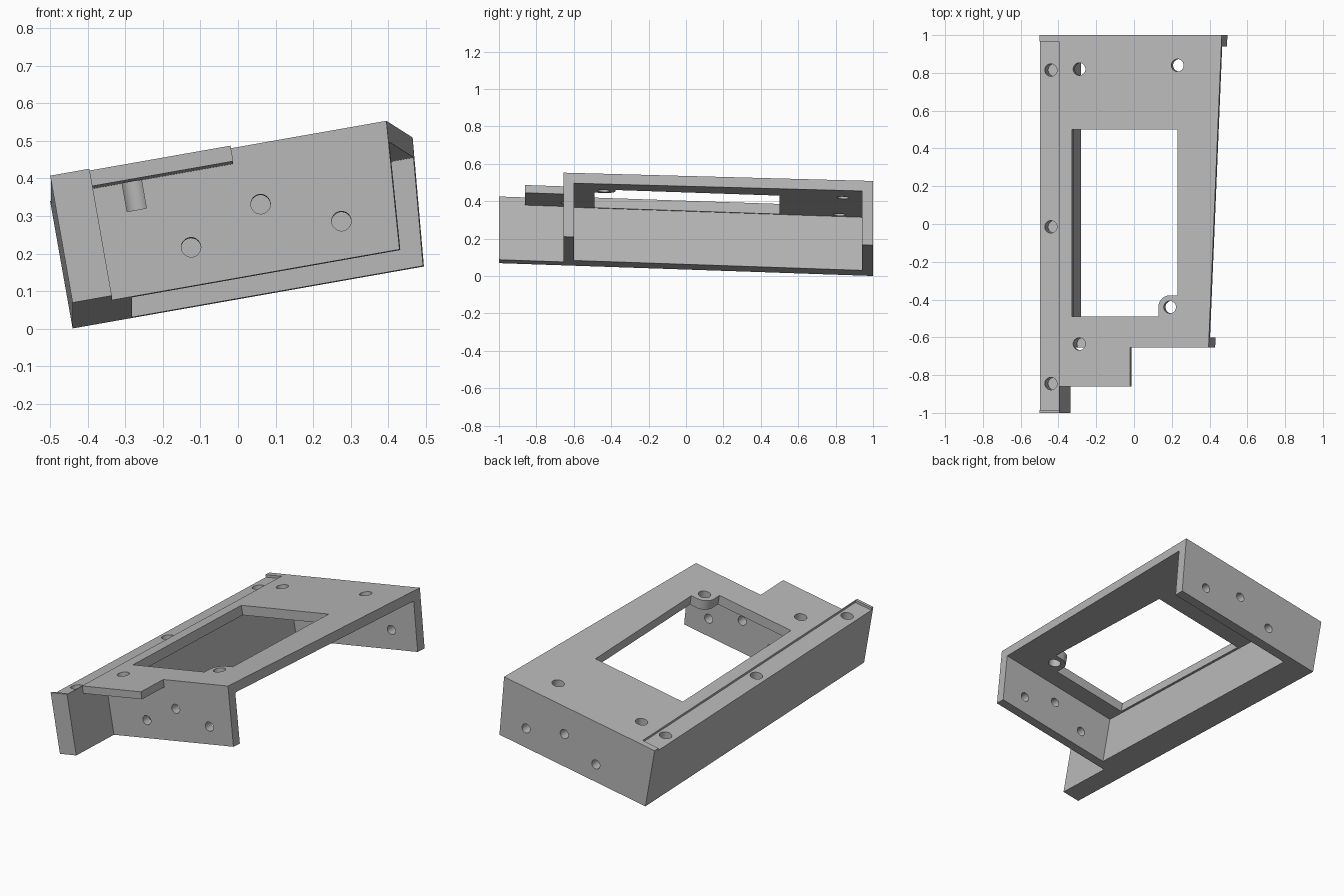
import bpy, bmesh, math
from mathutils import Matrix

cube = bpy.data.objects.get("Cube")
if cube:
    bpy.data.objects.remove(cube, do_unlink=True)

H = 0.343        # wall height
PLATE = 0.055    # top plate thickness
TILT = math.radians(10)
SLOPE = -0.0343  # fall toward the back


def make_object(name, bm):
    bmesh.ops.recalc_face_normals(bm, faces=bm.faces[:])
    mesh = bpy.data.meshes.new(name)
    bm.to_mesh(mesh)
    bm.free()
    obj = bpy.data.objects.new(name, mesh)
    bpy.context.scene.collection.objects.link(obj)
    return obj


def prism(name, bottom, top, z0, z1):
    """Solid between two plan outlines with equal point counts."""
    bm = bmesh.new()
    low = [bm.verts.new((x, y, z0)) for x, y in bottom]
    high = [bm.verts.new((x, y, z1)) for x, y in top]
    bm.faces.new(low)
    bm.faces.new(high)
    n = len(low)
    for i in range(n):
        j = (i + 1) % n
        bm.faces.new((low[i], low[j], high[j], high[i]))
    return make_object(name, bm)


def box(name, x0, x1, y0, y1, z0, z1):
    plan = [(x0, y0), (x1, y0), (x1, y1), (x0, y1)]
    return prism(name, plan, plan, z0, z1)


def cylinder(name, centre, radius, depth, along_y=False):
    bm = bmesh.new()
    bmesh.ops.create_cone(bm, cap_ends=True, segments=32, radius1=radius,
                          radius2=radius, depth=depth)
    turn = Matrix.Rotation(math.pi / 2, 4, 'X') if along_y else Matrix()
    bm.transform(Matrix.Translation(centre) @ turn)
    return make_object(name, bm)


def combine(obj, tool, operation):
    tool.hide_render = True
    mod = obj.modifiers.new("join", 'BOOLEAN')
    mod.operation = operation
    mod.solver = 'EXACT'
    mod.object = tool
    graph = bpy.context.evaluated_depsgraph_get()
    graph.update()
    result = bpy.data.meshes.new_from_object(obj.evaluated_get(graph))
    obj.modifiers.clear()
    obj.data = result
    bpy.data.objects.remove(tool, do_unlink=True)


def add(tool):
    combine(frame, tool, 'UNION')


def cut(tool):
    combine(frame, tool, 'DIFFERENCE')


# Main housing with a tapered open side, hollowed from below
frame = prism("bracket_frame",
              [(0, -0.655), (0.883, -0.655), (0.949, 1), (0, 1)],
              [(0, -0.655), (0.908, -0.655), (0.979, 1), (0, 1)], 0, H)
cut(box("cavity", 0.161, 2, -0.6, 0.94, -1, H - PLATE))

# Side wall extension and thin front tab
add(box("wall_extension", 0, 0.106, -1, -0.62, 0, H))
add(box("front_tab", 0.09, 0.487, -0.86, -0.64, H - 0.042, H))

# Shallow recess along the top of the side wall
cut(box("wall_recess", -0.1, 0.103, -0.985, 0.965, H - 0.014, H + 0.1))

# Window with a rounded screw boss kept in one corner
bx, by, br = 0.70, -0.44, 0.062
x0, x1, y0, y1 = 0.173, 0.741, -0.49, 0.5
arc = [(bx - br * math.cos(a), by + br * math.sin(a))
       for a in (math.pi / 2 * i / 10 for i in range(11))]
window = [(x0, y0), (bx - br, y0)] + arc + [(x1, by + br), (x1, y1), (x0, y1)]
cut(prism("window", window, window, H - 0.1, H + 0.1))

# Screw holes through the plate
for x, y in ((0.213, 0.82), (0.741, 0.84), (bx, by)):
    cut(cylinder("plate_hole", (x, y, H), 0.033, 0.2))

# Blind holes in the side wall and the front wall
for x, y in ((0.058, 0.815), (0.058, -0.015), (0.058, -0.845), (0.213, -0.635)):
    cut(cylinder("blind_hole", (x, y, H), 0.033, 0.236))

# Holes through the two end walls
front_holes = ((0.338, 0.102), (0.54, 0.183), (0.744, 0.101))
back_holes = ((0.34, 0.1), (0.56, 0.185), (0.795, 0.11))
for y, holes in ((-0.63, front_holes), (0.97, back_holes)):
    for x, z in holes:
        cut(cylinder("wall_hole", (x, y, z), 0.026, 0.2, along_y=True))

# Lean the whole bracket sideways and slope it toward the back
c, s = math.cos(TILT), math.sin(TILT)
frame.data.transform(Matrix(((c, 0, -s, -0.44), (0, 1, 0, 0),
                             (s, SLOPE, c, 0.035), (0, 0, 0, 1))))

# Plain grey finish
grey = bpy.data.materials.new("plain_grey")
grey.use_nodes = True
colour = (0.48, 0.48, 0.48, 1)
grey.diffuse_color = colour
grey.node_tree.nodes["Principled BSDF"].inputs["Base Color"].default_value = colour
frame.data.materials.clear()
frame.data.materials.append(grey)
for poly in frame.data.polygons:
    poly.material_index = 0

bpy.ops.object.select_all(action='DESELECT')
frame.select_set(True)
bpy.context.view_layer.objects.active = frame
bpy.ops.object.shade_smooth_by_angle(angle=math.radians(30))
